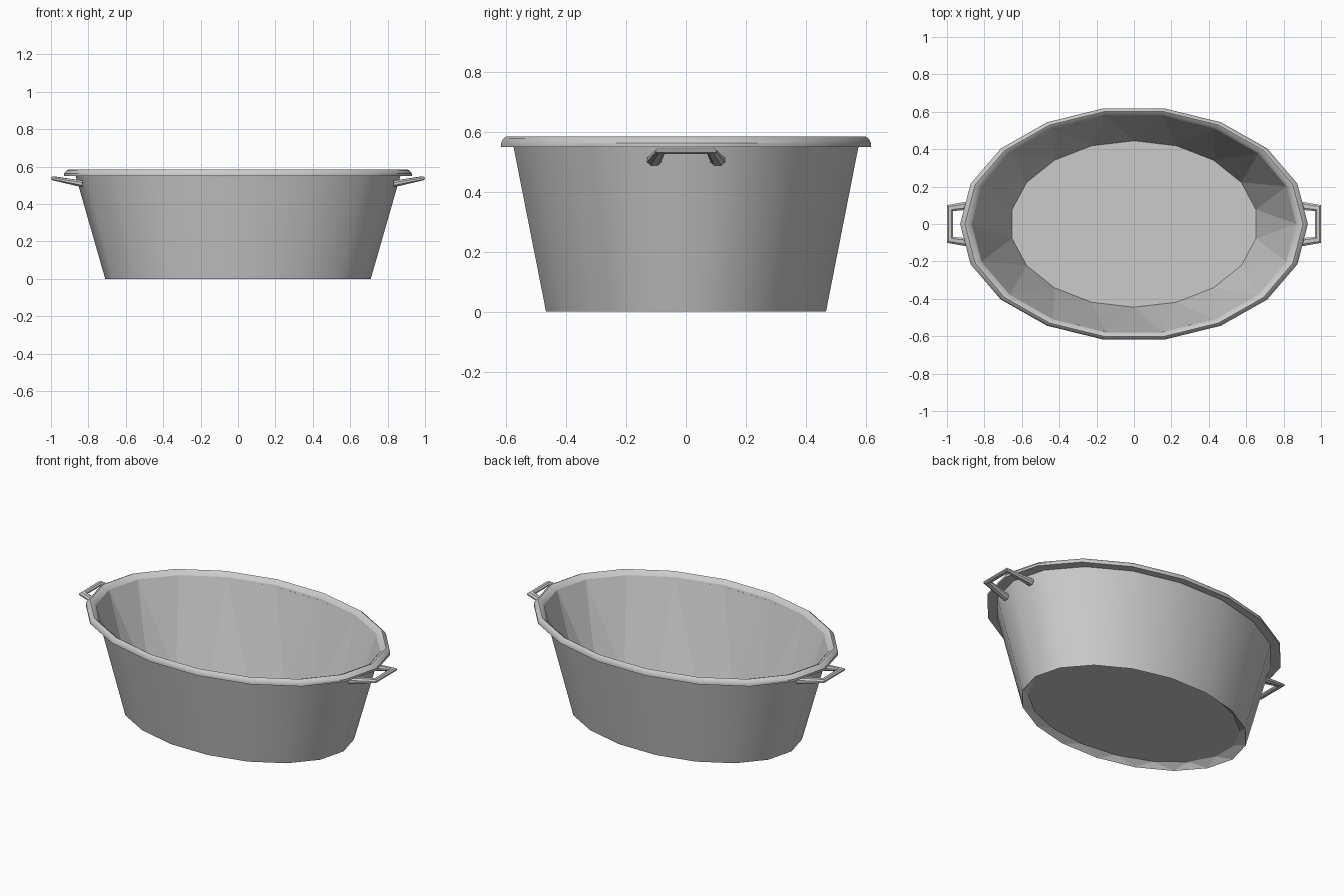
import bpy, bmesh, math
from mathutils import Vector

old = bpy.data.objects.get("Cube")
if old:
    bpy.data.objects.remove(old, do_unlink=True)

SIDES = 18
STEP = math.tau / SIDES

metal = bpy.data.materials.new("grey_metal")
metal.use_nodes = True
GREY = (0.6, 0.6, 0.6, 1)
metal.diffuse_color = GREY
metal.node_tree.nodes["Principled BSDF"].inputs["Base Color"].default_value = GREY


def finish(name, bm):
    """Turn a bmesh into a named, coloured object."""
    bmesh.ops.recalc_face_normals(bm, faces=bm.faces)
    mesh = bpy.data.meshes.new(name)
    bm.to_mesh(mesh)
    bm.free()
    mesh.materials.append(metal)
    obj = bpy.data.objects.new(name, mesh)
    bpy.context.collection.objects.link(obj)
    return obj


def oval(bm, rx, ry, z, shift=0.0):
    """Ring of vertices; shift turns it by a fraction of a side."""
    return [bm.verts.new((rx * math.cos((i + shift) * STEP),
                          ry * math.sin((i + shift) * STEP), z))
            for i in range(SIDES)]


def bridge(bm, a, b):
    n = len(a)
    return [bm.faces.new((a[i], a[(i + 1) % n], b[(i + 1) % n], b[i])) for i in range(n)]


def zigzag(bm, a, b):
    """Triangles between ring a and ring b, which is turned half a side."""
    n = len(a)
    faces = []
    for i in range(n):
        j = (i + 1) % n
        faces.append(bm.faces.new((a[i], a[j], b[i])))
        faces.append(bm.faces.new((a[j], b[j], b[i])))
    return faces


# Tub: outer wall, rolled rim, inner wall, raised floor and hollow foot
bm = bmesh.new()
profile = [
    (0.71, 0.475, 0.0),      # foot edge
    (0.868, 0.585, 0.55),    # top of outer wall
    (0.93, 0.628, 0.55),     # rim underside
    (0.93, 0.628, 0.563),
    (0.918, 0.620, 0.578),
    (0.904, 0.611, 0.585),   # rim crest
    (0.888, 0.603, 0.58),
    (0.868, 0.588, 0.56),    # top of inner wall
]
rings = [oval(bm, *p) for p in profile]
for a, b in zip(rings, rings[1:]):
    bridge(bm, a, b)
floor_top = oval(bm, 0.662, 0.445, 0.037, 0.5)
floor_base = oval(bm, 0.664, 0.446, 0.033, 0.5)
flat = zigzag(bm, rings[-1], floor_top)
flat += zigzag(bm, rings[0], floor_base)
flat += [bm.faces.new(floor_top), bm.faces.new(floor_base)]
for f in bm.faces:
    f.smooth = True
bm.faces.index_update()
flat_ids = [f.index for f in flat]
tub = finish("tub", bm)

bpy.ops.object.select_all(action='DESELECT')
tub.select_set(True)
bpy.context.view_layer.objects.active = tub
bpy.ops.object.shade_smooth_by_angle(angle=math.radians(32))
for i in flat_ids:
    tub.data.polygons[i].use_smooth = False

# Handles: a chamfered bar swept along a bracket path, mirrored to both ends
section = [(1, 0.4), (0.5, 1), (-0.5, 1), (-1, 0.4),
           (-1, -0.4), (-0.5, -1), (0.5, -1), (1, -0.4)]
half_path = [  # centre, sideways half width, half height
    ((0.832, 0.106, 0.507), (0.0, 0.024, 0.0), 0.018),
    ((0.984, 0.085, 0.537), (0.016, 0.016, 0.0), 0.010),
]
other_half = [((x, -y, z), (sx, -sy, sz), h)
              for (x, y, z), (sx, sy, sz), h in reversed(half_path)]
bm = bmesh.new()
loops = []
for centre, side, height in half_path + other_half:
    loops.append([bm.verts.new(Vector(centre) + Vector(side) * u + Vector((0, 0, height * v)))
                  for u, v in section])
for a, b in zip(loops, loops[1:]):
    bridge(bm, a, b)
bm.faces.new(loops[0])
bm.faces.new(loops[-1])
handles = finish("handles", bm)
mirror = handles.modifiers.new("both_ends", 'MIRROR')
mirror.use_axis = (True, False, False)
